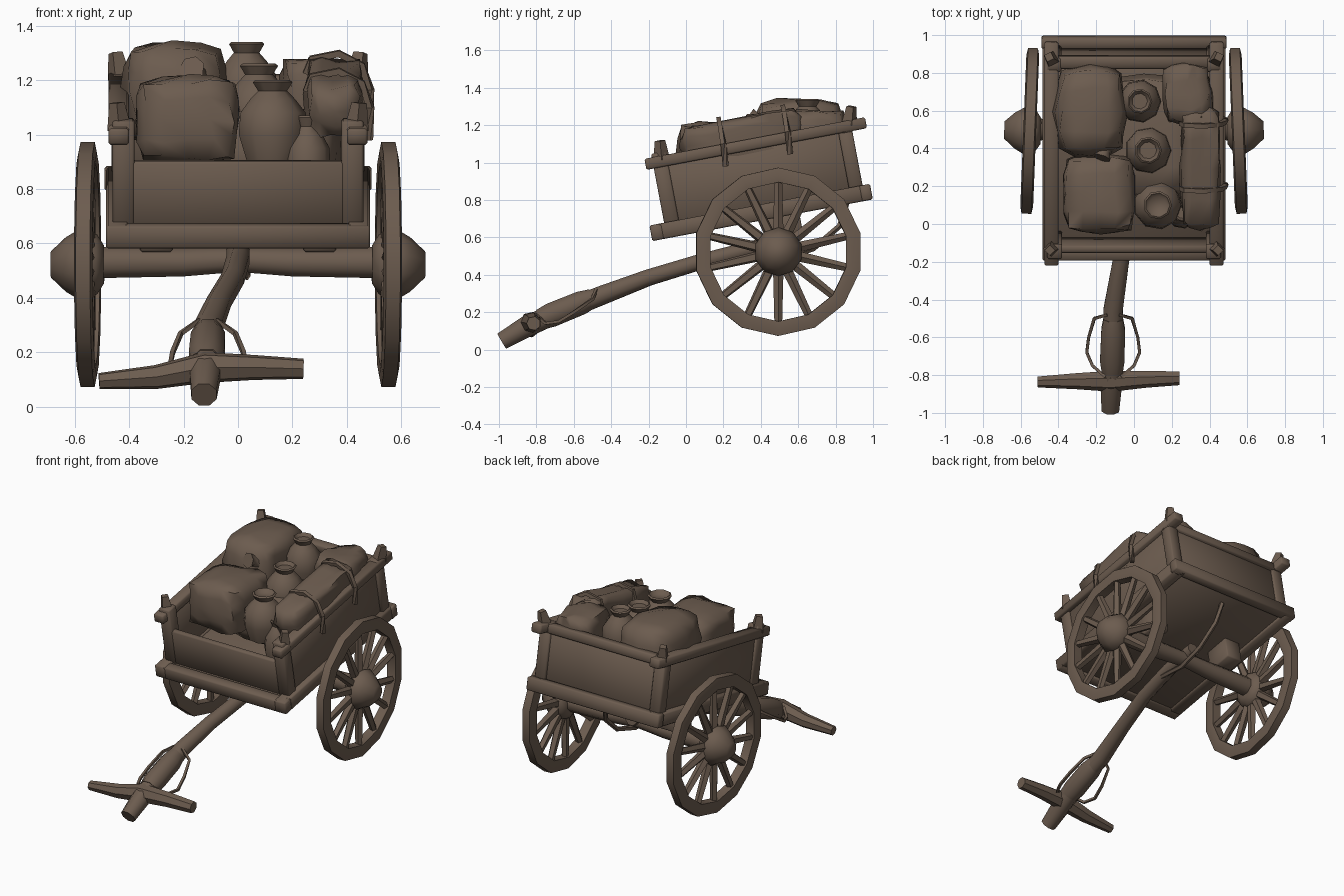
import bpy, bmesh, math, random
from mathutils import Vector, Matrix

random.seed(4)
if "Cube" in bpy.data.objects:
    bpy.data.objects.remove(bpy.data.objects["Cube"], do_unlink=True)

wood = bpy.data.materials.new("worn_brown")
wood.use_nodes = True
COLOUR = (0.15, 0.107, 0.078, 1)
wood.diffuse_color = COLOUR
wood.node_tree.nodes["Principled BSDF"].inputs["Base Color"].default_value = COLOUR
wood.node_tree.nodes["Principled BSDF"].inputs["Roughness"].default_value = 0.9

# Frame of the tilted bed: x across, y along the bed, z up from its underside
BED = Matrix.Translation((0, -0.18, 0.58)) @ Matrix.Rotation(math.radians(10.7), 4, 'X')
WORLD = Matrix.Identity(4)


def finish(name, bm, frame=WORLD, angle=50):
    bmesh.ops.recalc_face_normals(bm, faces=bm.faces)
    bm.transform(frame)
    if frame.determinant() < 0:
        bmesh.ops.reverse_faces(bm, faces=bm.faces)
    mesh = bpy.data.meshes.new(name)
    bm.to_mesh(mesh)
    bm.free()
    mesh.materials.append(wood)
    ob = bpy.data.objects.new(name, mesh)
    bpy.context.collection.objects.link(ob)
    bpy.ops.object.select_all(action='DESELECT')
    ob.select_set(True)
    bpy.context.view_layer.objects.active = ob
    bpy.ops.object.shade_smooth_by_angle(angle=math.radians(angle))
    return ob


def box(name, lo, hi, frame=BED, bevel=0.008):
    lo, hi = Vector(lo), Vector(hi)
    bm = bmesh.new()
    bmesh.ops.create_cube(bm, size=1)
    for v in bm.verts:
        v.co = (lo + hi) / 2 + Vector(a * b for a, b in zip(v.co, hi - lo))
    bmesh.ops.bevel(bm, geom=bm.edges[:], offset=bevel, segments=1, affect='EDGES')
    return finish(name, bm, frame)


def add_skin(bm, rings, closed=False):
    rows = [[bm.verts.new(p) for p in ring] for ring in rings]
    pairs = list(zip(rows, rows[1:])) + ([(rows[-1], rows[0])] if closed else [])
    for a, b in pairs:
        for i in range(len(a)):
            j = (i + 1) % len(a)
            bm.faces.new((a[i], a[j], b[j], b[i]))
    if not closed:
        bm.faces.new(rows[0])
        bm.faces.new(rows[-1])


def add_tube(bm, path, radii, sides=8):
    pts = [Vector(p) for p in path]
    rings = []
    for i, p in enumerate(pts):
        turn = (pts[min(i + 1, len(pts) - 1)] - pts[max(i - 1, 0)]).to_track_quat('Z', 'Y')
        r = radii[i] if isinstance(radii, (list, tuple)) else radii
        rings.append([p + turn @ Vector((r * math.cos(t), r * math.sin(t), 0))
                      for t in (math.tau * (k + 0.5) / sides for k in range(sides))])
    add_skin(bm, rings)


def tube(name, path, radii, sides=8, frame=WORLD):
    bm = bmesh.new()
    add_tube(bm, path, radii, sides)
    return finish(name, bm, frame)


def sack(name, centre, size, roundness=0.6, turn=0, frame=WORLD, jitter=0.012):
    bm = bmesh.new()
    bmesh.ops.create_cube(bm, size=2)
    bmesh.ops.subdivide_edges(bm, edges=bm.edges[:], cuts=3, use_grid_fill=True)
    for v in bm.verts:
        v.co = v.co.lerp(v.co.normalized() * 1.08, roundness)
        v.co = Vector(a * b / 2 for a, b in zip(v.co, size))
        v.co += Vector(random.uniform(-jitter, jitter) for _ in range(3))
    place = Matrix.Translation(centre) @ Matrix.Rotation(turn, 4, 'Z')
    return finish(name, bm, frame @ place, 70)


# Bed floor, boards and rails
box("bed_floor", (-0.45, 0.03, 0.015), (0.45, 1.17, 0.075))
box("front_sill", (-0.485, 0.0, 0.0), (0.485, 0.07, 0.085))
box("rear_sill", (-0.49, 1.14, 0.0), (0.49, 1.2, 0.085))
box("front_board", (-0.44, 0.085, 0.06), (0.44, 0.125, 0.31))
box("rear_board", (-0.43, 1.11, 0.06), (0.43, 1.145, 0.39))
box("rear_top_rail", (-0.47, 1.1, 0.375), (0.47, 1.165, 0.435))
for side, s in (("left", 1), ("right", -1)):
    m = BED @ Matrix.Diagonal((s, 1, 1, 1))
    box(side + "_sill", (0.4, 0.0, 0.0), (0.485, 1.19, 0.085), m)
    box(side + "_board", (0.41, 0.1, 0.06), (0.445, 1.14, 0.4), m)
    box(side + "_top_rail", (0.4, 0.04, 0.38), (0.475, 1.24, 0.44), m)
    box(side + "_front_post", (0.38, 0.08, 0.06), (0.46, 0.16, 0.46), m)
    tube(side + "_front_post_tip", [(0.435, 0.13, 0.42), (0.445, 0.14, 0.52)], [0.045, 0.028], 4, m)
    box(side + "_rear_post", (0.385, 1.085, 0.06), (0.465, 1.16, 0.44), m)
    tube(side + "_rear_post_tip", [(0.435, 1.15, 0.42), (0.45, 1.18, 0.51)], [0.045, 0.028], 4, m)
    box(side + "_bolster", (0.24, 0.62, -0.13), (0.36, 0.8, 0.02), m)

# Axle and wheels
tube("axle", [(-0.52, 0.5, 0.53), (-0.2, 0.5, 0.53), (0, 0.5, 0.54), (0.2, 0.5, 0.53), (0.52, 0.5, 0.53)],
     [0.062, 0.055, 0.048, 0.055, 0.062], 8)
COUNT = 14
for side, s in (("left", 1), ("right", -1)):
    m = (Matrix.Diagonal((s, 1, 1, 1)) @ Matrix.Translation((0.552, 0.493, 0.523))
         @ Matrix.Rotation(0.04, 4, 'Z'))
    rim, spokes = bmesh.new(), bmesh.new()
    rings = []
    for k in range(COUNT):
        t = math.tau * (k + 0.5) / COUNT
        out = Vector((0, math.cos(t), math.sin(t)))
        rings.append([out * r + Vector((x, 0, 0)) for x, r in
                      ((-0.03, 0.372), (0.03, 0.372), (0.034, 0.41), (0.026, 0.45),
                       (-0.026, 0.45), (-0.034, 0.41))])
        add_tube(spokes, [out * 0.07, out * 0.38], [0.03, 0.022], 5)
    add_skin(rim, rings, True)
    finish(side + "_wheel_rim", rim, m, 60)
    finish(side + "_wheel_spokes", spokes, m)
    tube(side + "_wheel_hub", [(-0.06, 0, 0), (-0.035, 0, 0), (0.03, 0, 0), (0.08, 0, 0), (0.135, 0, 0)],
         [0.07, 0.11, 0.13, 0.1, 0.048], 10, m)

# Draught pole, crossbar and lashings
tube("pole", [(0.0, 0.58, 0.58), (0.0, 0.35, 0.54), (-0.02, 0.08, 0.47), (-0.07, -0.2, 0.385),
              (-0.11, -0.45, 0.29), (-0.11, -0.7, 0.19), (-0.12, -0.84, 0.13), (-0.125, -0.985, 0.045)],
     [0.045, 0.045, 0.045, 0.047, 0.055, 0.058, 0.062, 0.05], 8)
tube("crossbar", [(-0.51, -0.835, 0.095), (-0.3, -0.83, 0.11), (-0.12, -0.83, 0.145),
                  (0.06, -0.82, 0.145), (0.24, -0.815, 0.14)],
     [0.03, 0.045, 0.058, 0.047, 0.038], 7)
tube("pole_binding", [(-0.11, -0.5, 0.275), (-0.11, -0.56, 0.25), (-0.115, -0.72, 0.185), (-0.115, -0.78, 0.16)],
     [0.055, 0.068, 0.07, 0.06], 8)
for side, s in (("left", 1), ("right", -1)):
    tube(side + "_pole_strap", [(-0.11 + s * x, y, z) for x, y, z in
         ((0.03, -0.48, 0.32), (0.1, -0.5, 0.27), (0.13, -0.6, 0.2), (0.14, -0.68, 0.15),
          (0.11, -0.75, 0.14), (0.04, -0.81, 0.19))], 0.011, 4)
tube("under_rope", [(0.02, 0.3, 0.5), (0.03, 0.5, 0.48), (0.03, 0.68, 0.54),
                    (0.02, 0.82, 0.66), (0.0, 0.86, 0.79)], 0.016, 5)

# Sacks
sack("front_sack", (-0.185, 0.16, 1.055), (0.38, 0.42, 0.32), 0.5)
sack("rear_sack", (-0.23, 0.6, 1.15), (0.37, 0.49, 0.38), 0.6)
sack("rear_corner_sack", (0.285, 0.69, 1.16), (0.25, 0.32, 0.25), 0.5, 0.1)
sack("bottom_sack", (0.06, 0.46, 0.95), (0.62, 0.66, 0.3), 0.45)
tube("rear_sack_knot", [(-0.15, 0.43, 1.2), (-0.16, 0.38, 1.23), (-0.17, 0.35, 1.24)], [0.06, 0.035, 0.05], 7)

# Long roll along the left rail with its straps
sack("long_roll", (0.35, 0.58, 0.46), (0.2, 0.66, 0.2), 0.35, 0, BED)
for i, y in enumerate((0.47, 0.82)):
    tube("roll_strap_%d" % (i + 1), [(0.25, y, 0.5), (0.27, y, 0.555), (0.37, y, 0.575), (0.455, y, 0.53),
                                     (0.485, y, 0.44), (0.48, y - 0.01, 0.32)], 0.017, 4, BED)

# Tied bags and jars: broad belly, narrow neck and flared lip
PROFILE = ((-0.3, 0.75), (-0.2, 1.0), (-0.12, 0.95), (-0.07, 0.65), (-0.04, 0.42),
           (-0.008, 0.58), (0.0, 0.5), (-0.02, 0.36))
for name, x, y, top, r in (("front_jar", 0.125, 0.1, 1.2, 0.13), ("middle_jar", 0.075, 0.39, 1.26, 0.125),
                           ("rear_jar", 0.03, 0.65, 1.34, 0.115), ("small_pot", 0.255, 0.06, 1.07, 0.085)):
    bm = bmesh.new()
    add_skin(bm, [[(x + r * k * math.cos(math.tau * i / 9), y + r * k * math.sin(math.tau * i / 9), top + h)
                   for i in range(9)] for h, k in PROFILE])
    finish(name, bm)
